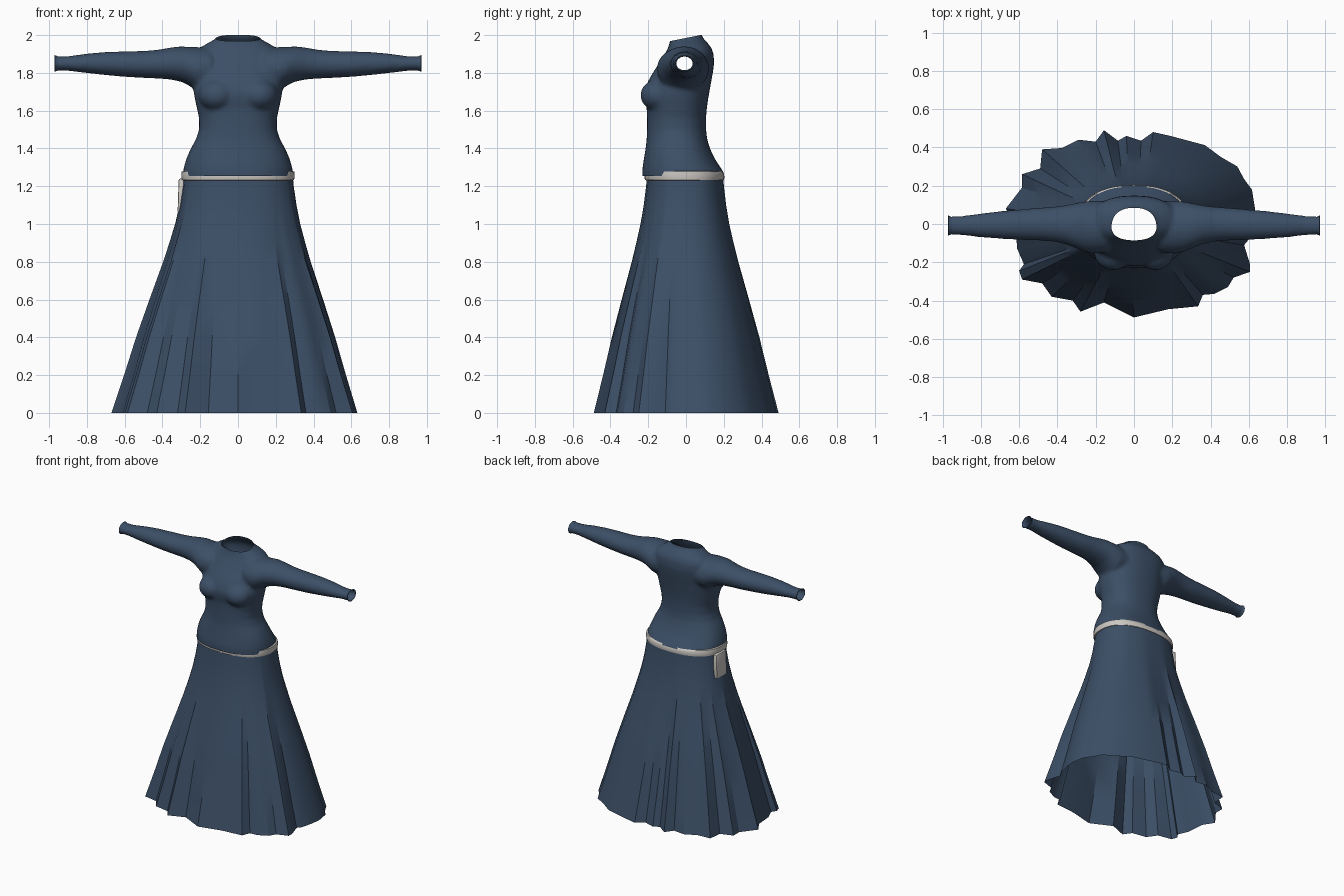
import bpy, bmesh, math
from mathutils import Vector, Matrix

if "Cube" in bpy.data.objects:
    bpy.data.objects.remove(bpy.data.objects["Cube"])


def material(name, rgb):
    m = bpy.data.materials.new(name)
    m.diffuse_color = (*rgb, 1)
    m.use_nodes = True
    m.node_tree.nodes["Principled BSDF"].inputs["Base Color"].default_value = m.diffuse_color
    return m


BLUE = material("dress_blue", (0.045, 0.078, 0.135))
GREY = material("belt_grey", (0.60, 0.57, 0.54))


def loft(bm, rings, caps=False, closed=False):
    """Skin a list of equal-length point rings."""
    rows = [[bm.verts.new(p) for p in r] for r in rings]
    pairs = list(zip(rows, rows[1:])) + ([(rows[-1], rows[0])] if closed else [])
    for a, b in pairs:
        n = len(a)
        for i in range(n):
            j = (i + 1) % n
            bm.faces.new((a[i], a[j], b[j], b[i]))
    if caps:
        bm.faces.new(rows[0][::-1])
        bm.faces.new(rows[-1])


def oval(rx, lo, hi, n=48, power=2.3):
    """Rounded outline as (u, v), with v running from lo to hi."""
    pts = []
    for i in range(n):
        a = 2 * math.pi * i / n
        c, s = math.cos(a), math.sin(a)
        u = math.copysign(abs(c) ** (2 / power), c) * rx
        v = math.copysign(abs(s) ** (2 / power), s)
        pts.append((u, (lo + hi) / 2 + v * (hi - lo) / 2))
    return pts


def finish(name, bm, mat, angle=35):
    bmesh.ops.recalc_face_normals(bm, faces=bm.faces)
    me = bpy.data.meshes.new(name)
    bm.to_mesh(me)
    bm.free()
    ob = bpy.data.objects.new(name, me)
    bpy.context.collection.objects.link(ob)
    me.materials.append(mat)
    bpy.ops.object.select_all(action='DESELECT')
    ob.select_set(True)
    bpy.context.view_layer.objects.active = ob
    bpy.ops.object.shade_smooth_by_angle(angle=math.radians(angle))
    return ob


# Bodice: torso, bust and sleeves as solids, fused and then cut open
TORSO = [  # z, half width, front y, back y
    (1.20, .292, -.228, .205), (1.27, .292, -.232, .202), (1.30, .287, -.230, .182),
    (1.35, .272, -.222, .15), (1.40, .250, -.214, .127), (1.45, .222, -.208, .112),
    (1.50, .206, -.206, .106), (1.56, .206, -.206, .106), (1.61, .217, -.208, .110),
    (1.66, .228, -.218, .117), (1.70, .235, -.220, .124), (1.75, .235, -.204, .133),
    (1.80, .235, -.176, .142), (1.85, .235, -.143, .149), (1.90, .228, -.112, .146),
    (1.93, .205, -.096, .136), (1.955, .165, -.088, .118), (1.975, .128, -.084, .098),
    (1.99, .108, -.082, .086), (2.04, .100, -.080, .078)]
SLEEVE = [  # x, bottom z, top z, front y, back y
    (.14, 1.71, 1.93, -.15, .12), (.22, 1.705, 1.937, -.155, .122),
    (.26, 1.733, 1.937, -.145, .118), (.30, 1.753, 1.941, -.128, .110),
    (.36, 1.765, 1.934, -.105, .098), (.42, 1.77, 1.923, -.092, .090),
    (.50, 1.773, 1.916, -.086, .085), (.60, 1.779, 1.914, -.083, .076),
    (.70, 1.788, 1.911, -.077, .067), (.80, 1.799, 1.902, -.070, .055),
    (.90, 1.811, 1.888, -.058, .042), (1.0, 1.811, 1.888, -.055, .040)]

bm = bmesh.new()
loft(bm, [[(u, v, z) for u, v in oval(w, f, b)] for z, w, f, b in TORSO], caps=True)
for s in (-1, 1):
    part = bmesh.new()
    loft(part, [[(s * x, v, (lo + hi) / 2 + u)
                 for u, v in oval((hi - lo) / 2, f, b, 32, 2.0)]
                for x, lo, hi, f, b in SLEEVE], caps=True)
    bust = Matrix.Translation((s * .11, -.142, 1.682)) @ Matrix.Diagonal((1.0, 1.0, .85, 1))
    bmesh.ops.create_uvsphere(part, u_segments=24, v_segments=16, radius=.1, matrix=bust)
    bmesh.ops.recalc_face_normals(part, faces=part.faces)
    tmp = bpy.data.meshes.new("tmp")
    part.to_mesh(tmp)
    part.free()
    bm.from_mesh(tmp)
    bpy.data.meshes.remove(tmp)
bodice = finish("bodice", bm, BLUE)
mod = bodice.modifiers.new("fuse", 'REMESH')
mod.mode = 'VOXEL'
mod.voxel_size = .011
mod = bodice.modifiers.new("soften", 'SMOOTH')
mod.factor = .5
mod.iterations = 8
bpy.context.view_layer.update()
fused = bodice.evaluated_get(bpy.context.evaluated_depsgraph_get())
bm = bmesh.new()
bm.from_mesh(fused.to_mesh())
fused.to_mesh_clear()
bpy.data.objects.remove(bodice)
for co, no in [((0, 0, 1.254), (0, 0, -1)), ((0, 0, 1.985), (0, -.2, 1)),
               ((.95, 0, 0), (1, 0, 0)), ((-.95, 0, 0), (-1, 0, 0))]:
    bmesh.ops.bisect_plane(bm, geom=bm.verts[:] + bm.edges[:] + bm.faces[:],
                           plane_co=Vector(co), plane_no=Vector(no).normalized(),
                           clear_outer=True)
for f in bm.faces:
    f.material_index = 0
finish("bodice", bm, BLUE, 60)

# Flared cuffs
for s, side in ((-1, "right"), (1, "left")):
    bm = bmesh.new()
    loft(bm, [[(s * x, v - .008, 1.85 + u) for u, v in oval(r, -r * 1.2, r * 1.2, 32, 2.0)]
              for x, r in ((.938, .036), (.952, .037), (.962, .041), (.970, .044),
                           (.971, .040), (.962, .036))])
    finish(side + "_cuff", bm, BLUE)

# Skirt: smooth waist flaring into a pleated hem
HEM = [(-.157, .49), (-.084, .435), (-.04, .46), (.037, .435), (.10, .48), (.19, .46),
       (.37, .412), (.454, .35), (.54, .30), (.575, .235), (.616, .18), (.632, .08),
       (.62, 0), (.60, -.08), (.575, -.11), (.606, -.21), (.606, -.25), (.52, -.28),
       (.49, -.33), (.42, -.365), (.36, -.37), (.335, -.43), (.18, -.445), (0, -.488),
       (-.157, -.41), (-.28, -.458), (-.32, -.40), (-.43, -.38), (-.48, -.31),
       (-.585, -.29), (-.60, -.245), (-.575, -.21), (-.61, -.13), (-.62, 0), (-.67, .08),
       (-.585, .19), (-.585, .26), (-.49, .29), (-.48, .39), (-.376, .397), (-.29, .44),
       (-.20, .43)]
FLARE = [(1.255, 0), (1.2, .015), (1.1, .06), (1.0, .12), (.9, .20), (.8, .285),
         (.6, .475), (.4, .66), (.2, .825), (0, 1)]


def waist(x, y):
    a = math.atan2(y / .47, x / .62)
    c, s = math.cos(a), math.sin(a)
    return (math.copysign(abs(c) ** .87, c) * .29,
            -.005 + math.copysign(abs(s) ** .87, s) * .202)


bm = bmesh.new()
rings = []
for z, t in FLARE:
    ring = []
    for x, y in HEM:
        wx, wy = waist(x, y)
        ring.append((wx + (x - wx) * t, wy + (y - wy) * t, z))
    rings.append(ring)
loft(bm, rings)
finish("skirt", bm, BLUE, 30)

# Belt: rounded band, partly tucked under the bodice at front and back
bm = bmesh.new()
BELT = [(1.230, .288, -.208, .194), (1.233, .297, -.217, .201), (1.245, .299, -.220, .203),
        (1.262, .299, -.219, .202), (1.277, .298, -.215, .196), (1.281, .288, -.205, .186)]
loft(bm, [[(u, v, z) for u, v in oval(w, f, b, 64)] for z, w, f, b in BELT], closed=True)
finish("belt", bm, GREY, 50)

# Pouch hanging from the belt on one hip
bm = bmesh.new()
bmesh.ops.create_cube(bm, size=1, matrix=Matrix.Translation((-.299, .02, 1.15))
                      @ Matrix.Diagonal((.030, .12, .18, 1)))
for v in bm.verts:
    if v.co.z < 1.1:
        v.co.x -= .006
bmesh.ops.bevel(bm, geom=bm.edges[:], offset=.007, segments=2, affect='EDGES', profile=.5)
finish("pouch", bm, GREY)
